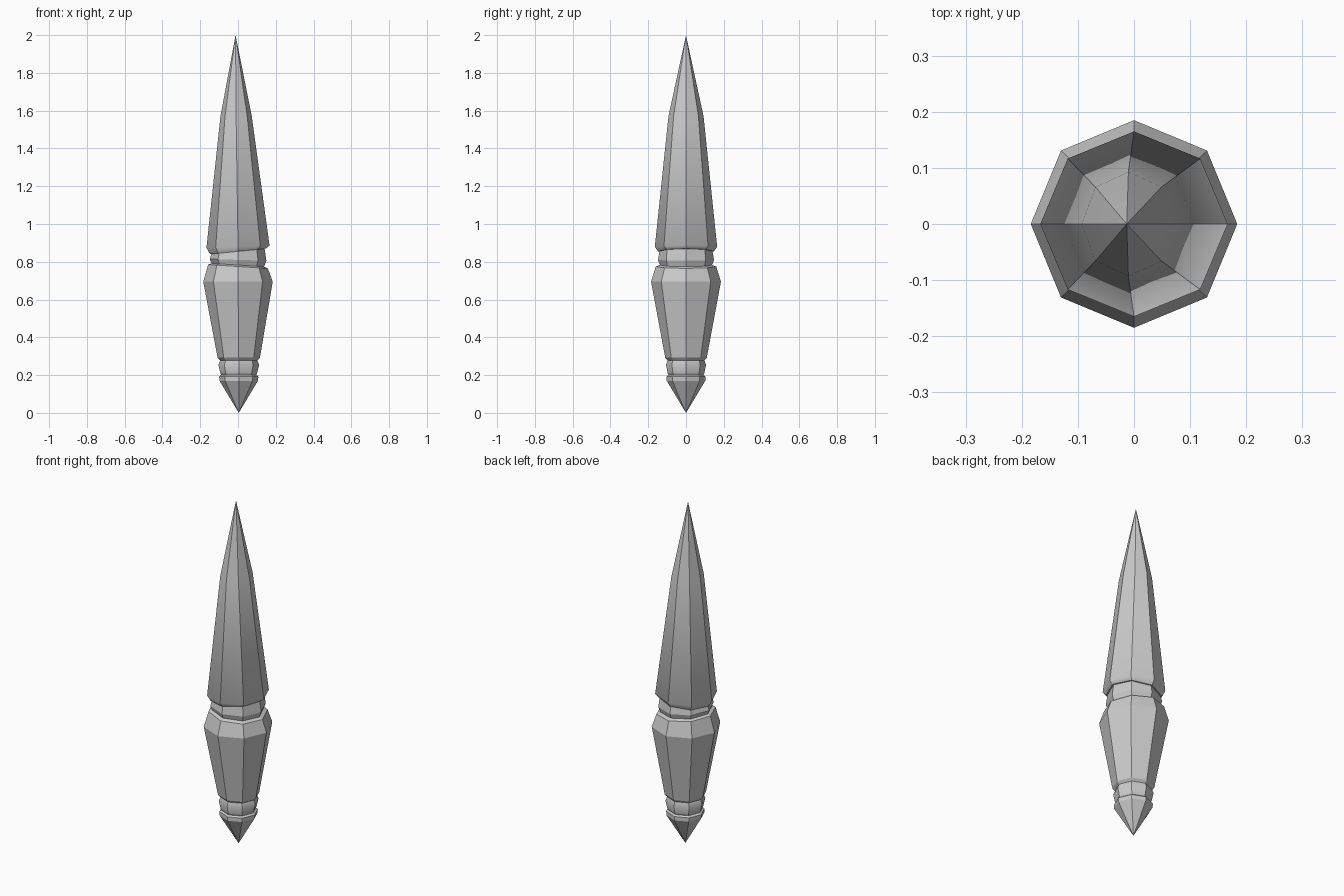
import bpy, bmesh, math

if "Cube" in bpy.data.objects:
    bpy.data.objects.remove(bpy.data.objects["Cube"], do_unlink=True)

SIDES = 8

stone = bpy.data.materials.new("light_grey_stone")
stone.use_nodes = True
GREY = (0.6, 0.6, 0.6, 1)
stone.diffuse_color = GREY
stone.node_tree.nodes["Principled BSDF"].inputs["Base Color"].default_value = GREY


def octagon_part(name, rings, top_tip=None, bottom_tip=None, soft_rings=()):
    """Loft eight-sided rings, listed bottom to top as (centre x, z, x radius,
    y radius, tilt). Ends close to a tip or a flat cap. Corners stay sharp,
    rings in soft_rings are shaded smoothly."""
    bm = bmesh.new()
    loops = []
    for cx, z, rx, ry, tilt in rings:
        loop = []
        for i in range(SIDES):
            a = math.tau * i / SIDES
            x = rx * math.cos(a)
            loop.append(bm.verts.new((cx + x, ry * math.sin(a), z + tilt * x)))
        loops.append(loop)
    for low, high in zip(loops, loops[1:]):
        for i in range(SIDES):
            j = (i + 1) % SIDES
            bm.faces.new((low[i], low[j], high[j], high[i]))
    for loop, tip in ((loops[0], bottom_tip), (loops[-1], top_tip)):
        if tip is None:
            bm.faces.new(loop)
        else:
            point = bm.verts.new(tip)
            for i in range(SIDES):
                bm.faces.new((loop[i], loop[(i + 1) % SIDES], point))
    bmesh.ops.recalc_face_normals(bm, faces=bm.faces)
    soft = {v for k in soft_rings for v in loops[k]}
    for f in bm.faces:
        f.smooth = True
    for e in bm.edges:
        in_ring = any(all(v in loop for v in e.verts) for loop in loops)
        e.smooth = in_ring and all(v in soft for v in e.verts)
    mesh = bpy.data.meshes.new(name)
    bm.to_mesh(mesh)
    bm.free()
    mesh.materials.append(stone)
    obj = bpy.data.objects.new(name, mesh)
    bpy.context.collection.objects.link(obj)
    return obj


# Long pointed upper shard with a slightly slanted, chamfered base
octagon_part("upper_shard", [
    (0, 0.855, 0.148, 0.148, 0.1),
    (0, 0.88, 0.167, 0.165, 0.035),
    (-0.01, 1.57, 0.083, 0.093, 0),
], top_tip=(-0.013, 0, 2), soft_rings=(1, 2))

# Slanted collar in the gap under the shard
octagon_part("upper_collar", [
    (0, 0.765, 0.132, 0.132, -0.06),
    (0, 0.81, 0.15, 0.148, -0.03),
    (0, 0.86, 0.14, 0.14, 0.12),
])

# Tapered main body with a sloping shoulder
octagon_part("lower_body", [
    (0.004, 0.275, 0.095, 0.095, 0),
    (0.004, 0.292, 0.112, 0.11, 0),
    (0, 0.695, 0.184, 0.185, 0),
    (0, 0.775, 0.158, 0.16, -0.065),
    (0, 0.783, 0.138, 0.138, -0.065),
])

# Small bulging collar
octagon_part("lower_collar", [
    (0.004, 0.195, 0.09, 0.09, 0),
    (0.004, 0.21, 0.097, 0.097, 0),
    (0.004, 0.255, 0.108, 0.106, 0),
    (0.004, 0.28, 0.097, 0.097, 0),
], soft_rings=(2,))

# Bottom point
octagon_part("bottom_point", [
    (0.004, 0.17, 0.102, 0.102, 0),
    (0.004, 0.193, 0.104, 0.102, 0),
    (0.004, 0.203, 0.09, 0.09, 0),
], bottom_tip=(0.004, 0, 0))
